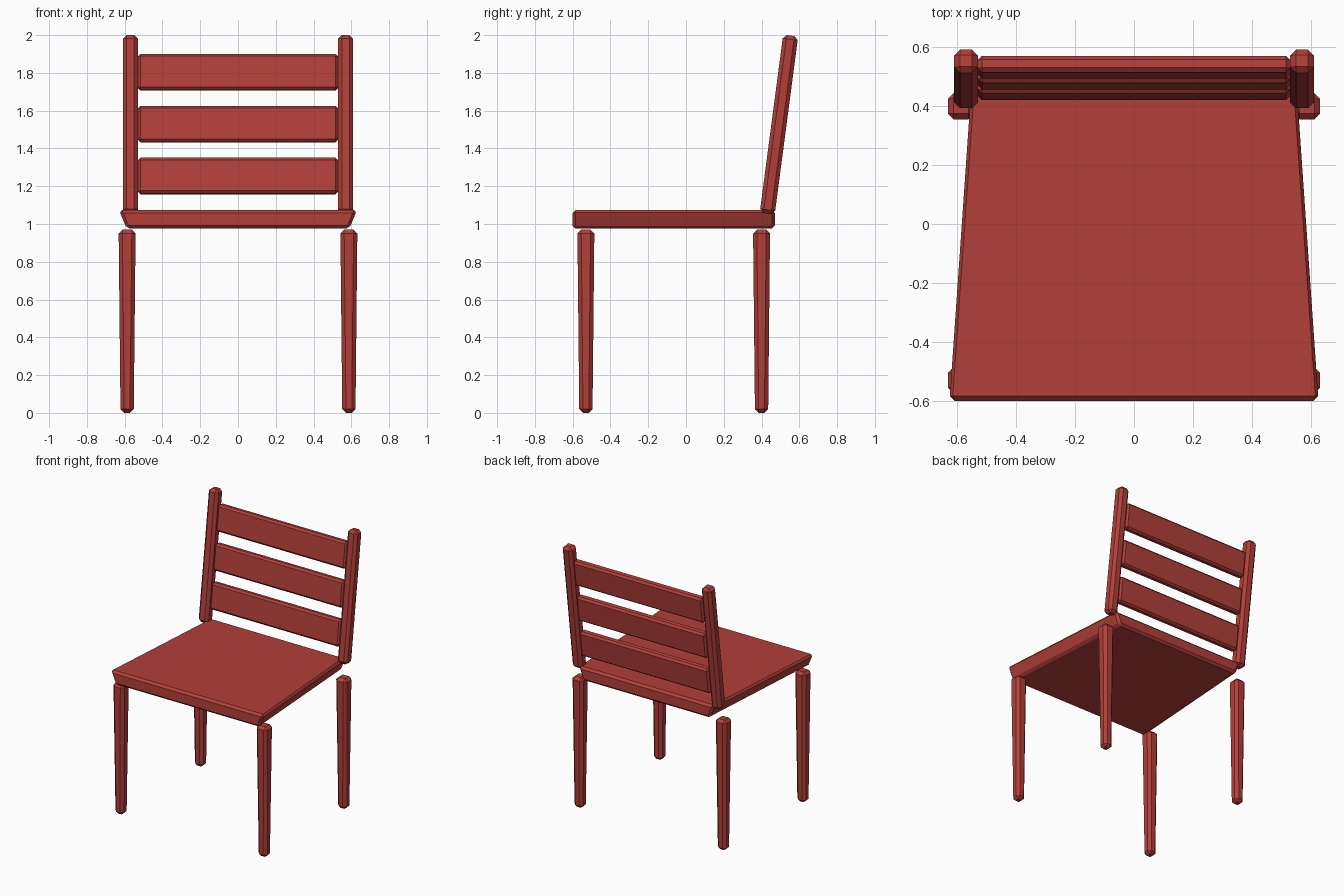
import bpy, bmesh, math
from mathutils import Matrix, Vector

if "Cube" in bpy.data.objects:
    bpy.data.objects.remove(bpy.data.objects["Cube"])

red = bpy.data.materials.new("red_paint")
red.diffuse_color = (0.45, 0.05, 0.042, 1)
red.use_nodes = True
red.node_tree.nodes["Principled BSDF"].inputs["Base Color"].default_value = red.diffuse_color


def block(name, bottom, top, bevel, matrix=Matrix()):
    """Chamfered block between two outlines, each (x_front, x_back, y_front, y_back, z)."""
    bm = bmesh.new()
    rings = []
    for xf, xb, yf, yb, z in (bottom, top):
        rings.append([bm.verts.new(p) for p in
                      ((-xf, yf, z), (xf, yf, z), (xb, yb, z), (-xb, yb, z))])
    low, high = rings
    bm.faces.new(low[::-1])
    bm.faces.new(high)
    for i in range(4):
        j = (i + 1) % 4
        bm.faces.new((low[i], low[j], high[j], high[i]))
    bmesh.ops.bevel(bm, geom=bm.edges[:], offset=bevel, segments=1,
                    affect='EDGES', profile=0.5)
    bm.transform(matrix)
    bmesh.ops.recalc_face_normals(bm, faces=bm.faces[:])
    mesh = bpy.data.meshes.new(name)
    bm.to_mesh(mesh)
    bm.free()
    mesh.materials.append(red)
    obj = bpy.data.objects.new(name, mesh)
    bpy.context.collection.objects.link(obj)


def box(name, hx, hy, z0, z1, bevel, matrix):
    block(name, (hx, hx, -hy, hy, z0), (hx, hx, -hy, hy, z1), bevel, matrix)


# Seat: wider at the front, sides sloping inwards underneath
block("seat", (0.59, 0.52, -0.60, 0.47, 0.975),
      (0.632, 0.557, -0.60, 0.47, 1.075), 0.016)

# Four tapered legs
for side, x in (("left", -0.587), ("right", 0.587)):
    for end, y in (("front", -0.53), ("back", 0.40)):
        block(f"{end}_{side}_leg", (0.035, 0.035, -0.035, 0.035, 0),
              (0.045, 0.045, -0.045, 0.045, 0.97), 0.02,
              Matrix.Translation((x, y, 0)))

# Backrest leans backwards around the foot of the posts
lean = Matrix.Translation((0, 0.43, 1.055)) @ Matrix.Rotation(-math.radians(7.5), 4, 'X')

for side, x in (("left", -0.57), ("right", 0.57)):
    box(f"{side}_back_post", 0.04, 0.04, 0, 0.951, 0.02,
        lean @ Matrix.Translation((x, 0, 0)))

for i in range(3):
    z = 0.105 + i * 0.277
    box(f"back_slat_{i + 1}", 0.53, 0.028, z, z + 0.192, 0.014,
        lean @ Matrix.Translation((0, 0.003, 0)))
